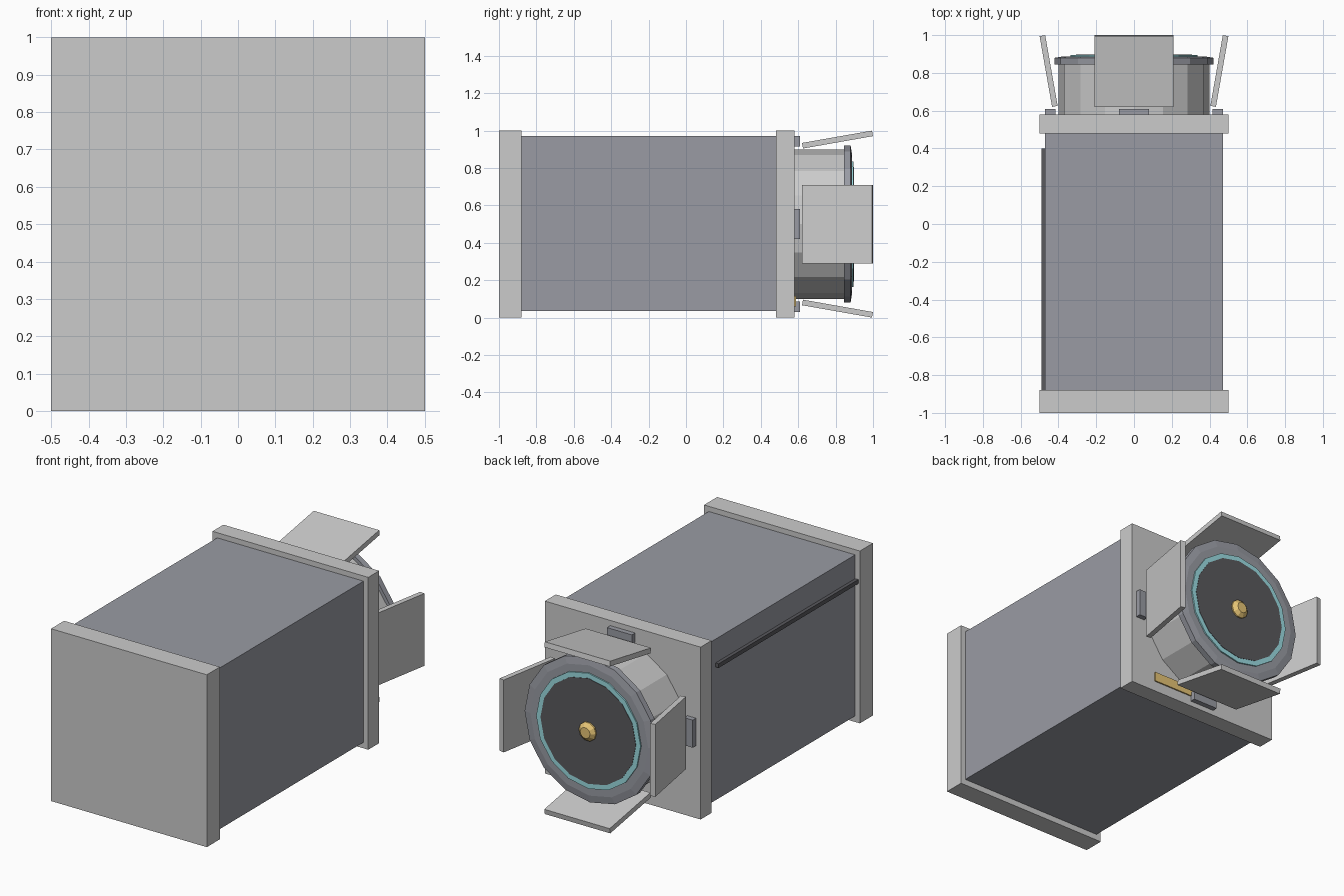
import bpy, bmesh, math
from mathutils import Matrix, Vector

if "Cube" in bpy.data.objects:
    bpy.data.objects.remove(bpy.data.objects["Cube"])


def mat(name, rgb):
    m = bpy.data.materials.new(name)
    m.diffuse_color = (*rgb, 1)
    m.use_nodes = True
    m.node_tree.nodes["Principled BSDF"].inputs["Base Color"].default_value = m.diffuse_color
    return m


DARK = mat("dark_grey", (0.32, 0.33, 0.37))
BLACK = mat("near_black", (0.10, 0.10, 0.11))
CYAN = mat("cyan", (0.33, 0.72, 0.76))
GOLD = mat("gold", (0.80, 0.56, 0.18))


def finish(name, bm, material):
    bmesh.ops.recalc_face_normals(bm, faces=bm.faces)
    me = bpy.data.meshes.new(name)
    bm.to_mesh(me)
    bm.free()
    if material:
        me.materials.append(material)
    ob = bpy.data.objects.new(name, me)
    bpy.context.collection.objects.link(ob)
    return ob


def box(name, lo, hi, material=None, matrix=Matrix()):
    lo, hi = Vector(lo), Vector(hi)
    bm = bmesh.new()
    bmesh.ops.create_cube(bm, size=1, matrix=matrix
                          @ Matrix.Translation((lo + hi) / 2)
                          @ Matrix.Diagonal((*(hi - lo), 1)))
    return finish(name, bm, material)


def lathe(name, profile, material=None, sides=16, closed=False):
    """Spin (radius, y) points around the drum axis; open ends get capped."""
    bm = bmesh.new()
    rings = [[bm.verts.new((r * math.cos(2 * math.pi * i / sides), y,
                            0.5 + r * math.sin(2 * math.pi * i / sides)))
              for i in range(sides)] for r, y in profile]
    pairs = list(zip(rings, rings[1:]))
    if closed:
        pairs.append((rings[-1], rings[0]))
    else:
        bm.faces.new(rings[0])
        bm.faces.new(rings[-1])
    for a, b in pairs:
        for i in range(sides):
            j = (i + 1) % sides
            bm.faces.new((a[i], a[j], b[j], b[i]))
    return finish(name, bm, material)


# Housing and end plates
box("body", (-0.47, -0.89, 0.035), (0.47, 0.49, 0.97), DARK)
box("front_plate", (-0.5, -1, 0), (0.5, -0.88, 1))
box("rear_plate", (-0.5, 0.48, 0), (0.5, 0.58, 1))

# Thin rail on the left side and gold label strip on the rear plate
box("side_rail", (-0.49, -0.88, 0.808), (-0.465, 0.40, 0.832), BLACK)
box("label_strip", (0.06, 0.575, 0.06), (0.34, 0.588, 0.115), GOLD)

# Lens drum, rim, glowing ring, lens and hub
lathe("lens_drum", [(0.40, 0.57), (0.40, 0.86)])
lathe("lens_rim", [(0.42, 0.845), (0.42, 0.88), (0.378, 0.887)], DARK)
lathe("lens_ring", [(0.335, 0.88), (0.335, 0.895), (0.305, 0.895),
                    (0.305, 0.88)], CYAN, closed=True)
lathe("lens", [(0.306, 0.88), (0.306, 0.897)], BLACK)
lathe("lens_hub", [(0.055, 0.89), (0.055, 0.905), (0.032, 0.925)], GOLD, sides=10)

# Four flaps flared outward, each with a hinge block, turned about the drum axis
centre = Matrix.Translation((0, 0, 0.5))
for i, side in enumerate(("top", "right", "bottom", "left")):
    turn = centre @ Matrix.Rotation(math.radians(90 * i), 4, "Y")
    box(f"{side}_hinge", (-0.08, 0.57, 0.415), (0.08, 0.61, 0.47), DARK, turn)
    tilt = Matrix.Translation((0, 0.81, 0.452)) @ Matrix.Rotation(math.radians(10), 4, "X")
    box(f"{side}_flap", (-0.21, -0.19, -0.015), (0.21, 0.19, 0.015), None, turn @ tilt)
